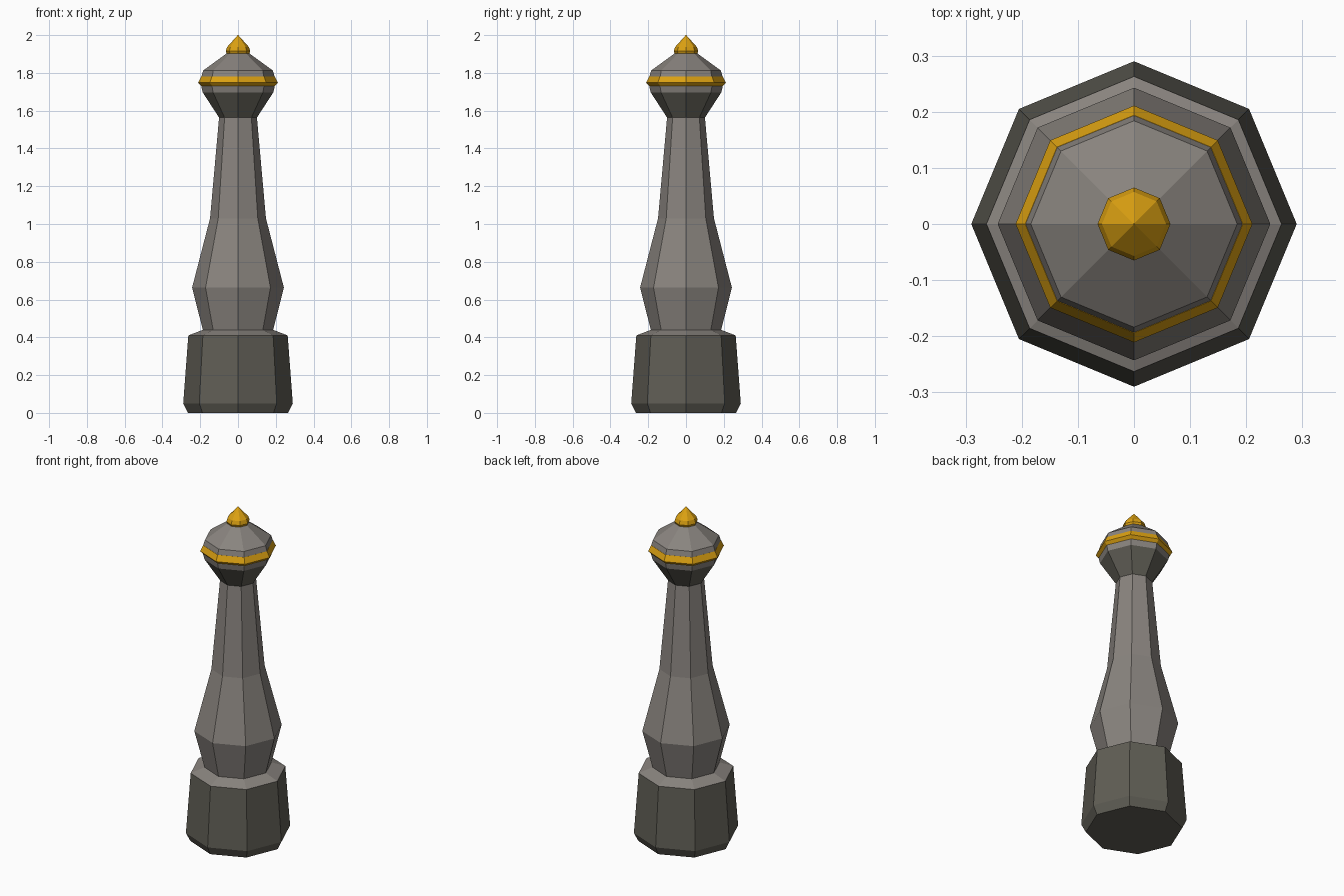
import bpy, math

if "Cube" in bpy.data.objects:
    bpy.data.objects.remove(bpy.data.objects["Cube"])

def material(name, rgb):
    m = bpy.data.materials.new(name)
    m.diffuse_color = (*rgb, 1)
    m.use_nodes = True
    m.node_tree.nodes["Principled BSDF"].inputs["Base Color"].default_value = m.diffuse_color
    return m

MATS = [material("grey stone", (0.25, 0.23, 0.21)),
        material("dark stone", (0.115, 0.11, 0.09)),
        material("gold", (0.72, 0.36, 0.006))]
STONE, DARK, GOLD = 0, 1, 2
SIDES = 8

def make(name, verts, faces, mats):
    me = bpy.data.meshes.new(name)
    me.from_pydata(verts, [], faces)
    for m in MATS:
        me.materials.append(m)
    me.polygons.foreach_set("material_index", mats)
    ob = bpy.data.objects.new(name, me)
    bpy.context.collection.objects.link(ob)
    return ob

def lathe(name, profile, colours):
    """Closed octagonal solid; one colour per band between profile rings."""
    verts, faces, mats = [], [], []
    for r, z in profile:
        for i in range(SIDES):
            a = math.tau * i / SIDES
            verts.append((r * math.cos(a), r * math.sin(a), z))
    for k, col in enumerate(colours):
        for i in range(SIDES):
            j = (i + 1) % SIDES
            a, b = k * SIDES, (k + 1) * SIDES
            faces.append((a + i, a + j, b + j, b + i))
            mats.append(col)
    faces.append(tuple(reversed(range(SIDES))))
    mats.append(colours[0])
    top = (len(profile) - 1) * SIDES
    faces.append(tuple(range(top, top + SIDES)))
    mats.append(colours[-1])
    return make(name, verts, faces, mats)

def chip(target, angle, z, r, depth, half_h):
    """Cut a V-shaped chip across the corner at the given angle."""
    a = math.radians(angle)
    d, t = (math.cos(a), math.sin(a)), (-math.sin(a), math.cos(a))
    far = 0.06
    h = half_h * (depth + far) / depth
    section = [(r - depth, z), (r + far, z - h), (r + far, z + h)]
    verts = [(d[0] * q + t[0] * s, d[1] * q + t[1] * s, w)
             for s in (-0.2, 0.2) for q, w in section]
    faces = [(0, 2, 1), (3, 4, 5), (0, 1, 4, 3), (1, 2, 5, 4), (2, 0, 3, 5)]
    cutter = make("chip_cutter", verts, faces, [STONE] * 5)
    cutter.hide_render = True
    mod = target.modifiers.new("chip", 'BOOLEAN')
    mod.operation, mod.solver, mod.object = 'DIFFERENCE', 'EXACT', cutter
    bpy.context.view_layer.objects.active = target
    bpy.ops.object.modifier_apply(modifier=mod.name)
    bpy.data.objects.remove(cutter)

# Plinth with a pale sloping top
base = lathe("base", [(0.265, 0), (0.29, 0.05), (0.263, 0.41), (0.185, 0.44)],
             [DARK, DARK, STONE])
chip(base, -45, 0.243, 0.277, 0.052, 0.022)
chip(base, 45, 0.408, 0.263, 0.036, 0.018)
chip(base, 90, 0.035, 0.286, 0.028, 0.016)

# Bulging, tapering shaft
shaft = lathe("shaft", [(0.185, 0.435), (0.243, 0.663), (0.148, 1.03), (0.10, 1.566)],
              [STONE] * 3)
chip(shaft, 0, 0.667, 0.243, 0.05, 0.028)
chip(shaft, 45, 1.433, 0.112, 0.026, 0.014)
chip(shaft, 135, 1.01, 0.152, 0.022, 0.015)

# Flared head with dome
lathe("head", [(0.10, 1.563), (0.187, 1.697), (0.194, 1.727), (0.194, 1.78),
               (0.184, 1.813), (0.06, 1.903)], [DARK, STONE, STONE, STONE, STONE])

# Gold band around the head
lathe("head_band", [(0.19, 1.727), (0.211, 1.748), (0.194, 1.782)], [GOLD, GOLD])

# Gold finial
lathe("finial", [(0.058, 1.90), (0.065, 1.915), (0.057, 1.938), (0.001, 2.0)], [GOLD] * 3)
